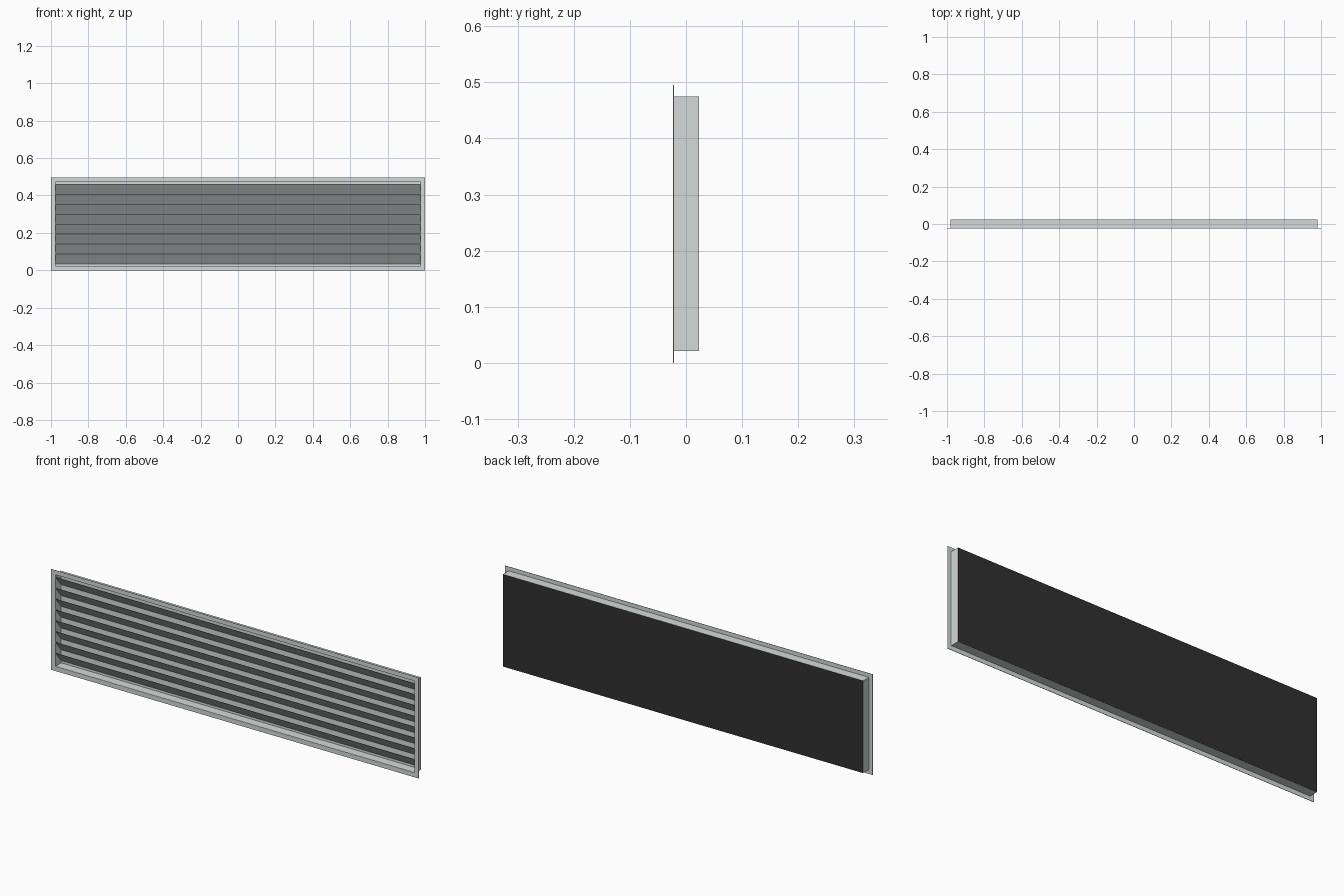
import bpy

if "Cube" in bpy.data.objects:
    bpy.data.objects.remove(bpy.data.objects["Cube"])

def material(name, rgb):
    m = bpy.data.materials.new(name)
    m.diffuse_color = (*rgb, 1)
    m.use_nodes = True
    m.node_tree.nodes["Principled BSDF"].inputs["Base Color"].default_value = m.diffuse_color
    return m

METAL = material("light_metal", (0.66, 0.71, 0.70))
BLACK = material("near_black", (0.030, 0.030, 0.030))

def mesh_object(name, verts, faces, mat):
    me = bpy.data.meshes.new(name)
    me.from_pydata(verts, [], faces)
    me.materials.append(mat)
    o = bpy.data.objects.new(name, me)
    bpy.context.collection.objects.link(o)
    return o

def bar(name, half_width, profile, mat):
    """Four-point (y, z) profile, counter-clockwise seen from +x, run along x."""
    verts = [(x, y, z) for x in (-half_width, half_width) for y, z in profile]
    faces = [(3, 2, 1, 0), (4, 5, 6, 7)]
    faces += [(i, (i + 1) % 4, 4 + (i + 1) % 4, 4 + i) for i in range(4)]
    return mesh_object(name, verts, faces, mat)

def plate(name, half_width, y, z, mat):
    """Upright plate spanning the given y and z ranges."""
    return bar(name, half_width, [(y[0], z[0]), (y[1], z[0]), (y[1], z[1]), (y[0], z[1])], mat)

def ring(name, outer, inner, y, mat):
    """Rectangular frame; outer and inner are (half width, z min, z max)."""
    verts = [(sx * w, d, z) for d in y for w, a, b in (outer, inner)
             for sx, z in ((-1, a), (1, a), (1, b), (-1, b))]
    faces = []
    for i in range(4):
        j = (i + 1) % 4
        faces += [(i, j, 4 + j, 4 + i), (8 + j, 8 + i, 12 + i, 12 + j),
                  (j, i, 8 + i, 8 + j), (4 + i, 4 + j, 12 + j, 12 + i)]
    return mesh_object(name, verts, faces, mat)

FRONT, BACK = -0.0235, 0.0235

# Wall flange and the duct collar behind it
ring("flange", (1.0, 0.0, 0.495), (0.977, 0.022, 0.474), (FRONT, FRONT + 0.002), METAL)
ring("collar", (0.98, 0.021, 0.475), (0.977, 0.023, 0.473), (FRONT + 0.001, BACK - 0.0005), METAL)

# Louvre slats, sloping down from the front edge to the back
PITCH, THICK = 0.0533, 0.0012
Y0, Y1 = FRONT + 0.001, BACK - 0.002
for i in range(8):
    low = 0.0355 + i * PITCH
    high = low + PITCH
    bar(f"slat_{i + 1}", 0.977,
        [(Y0, high - THICK), (Y1, low - THICK), (Y1, low), (Y0, high)], METAL)

# Metal lining behind the slats and the black rear panel
plate("lining", 0.977, (BACK - 0.002, BACK - 0.001), (0.023, 0.473), METAL)
plate("rear_panel", 0.9795, (BACK - 0.0008, BACK), (0.0215, 0.4745), BLACK)
